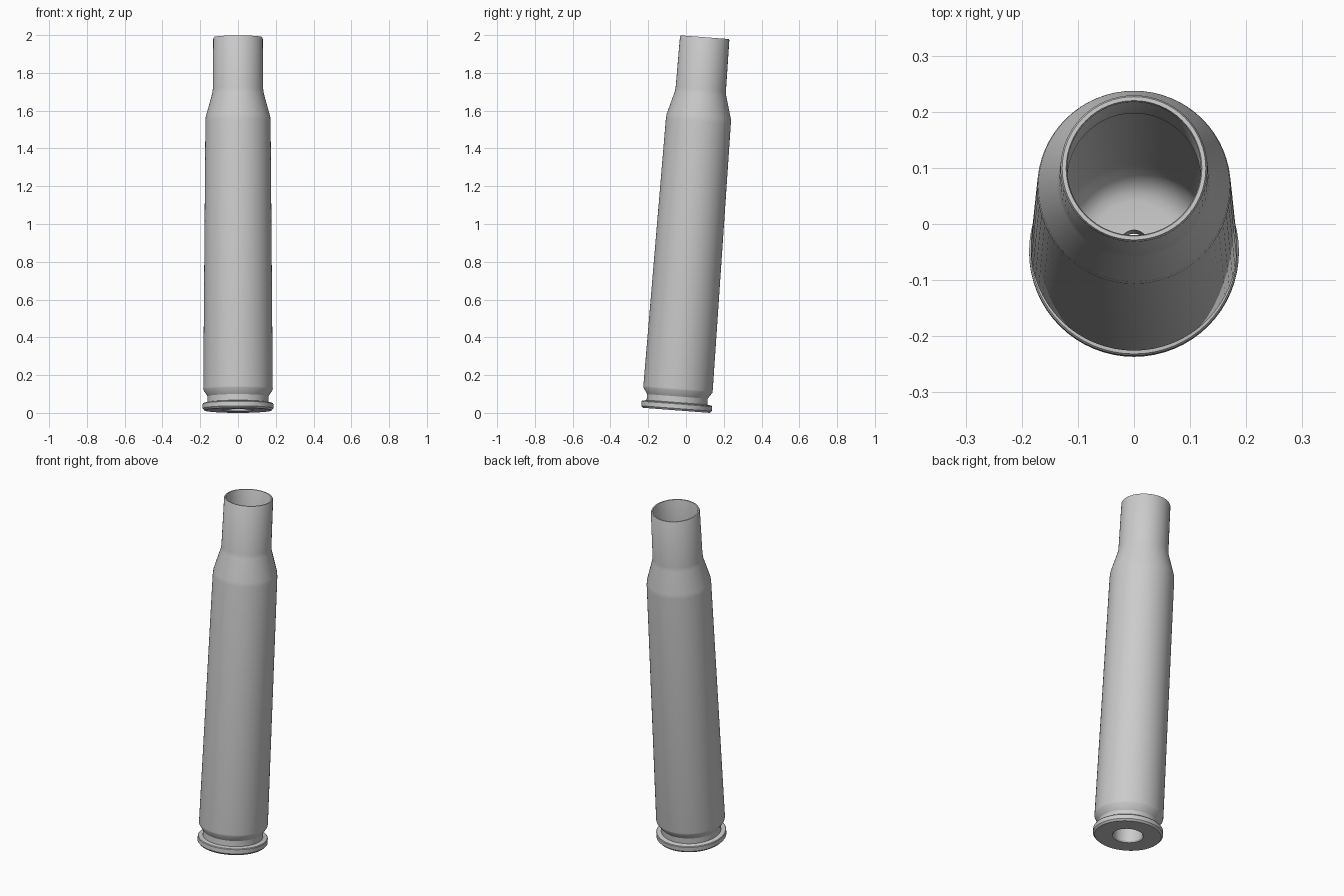
import bpy, bmesh, math
from mathutils import Matrix, Vector

cube = bpy.data.objects.get("Cube")
if cube:
    bpy.data.objects.remove(cube, do_unlink=True)

SEGMENTS = 64
TILT = math.radians(-4.35)

# Single metal colour
metal = bpy.data.materials.new("grey metal")
metal.use_nodes = True
GREY = (0.6, 0.6, 0.6, 1.0)
metal.diffuse_color = GREY
metal.node_tree.nodes["Principled BSDF"].inputs["Base Color"].default_value = GREY

# Closed wall section as (radius, height along the axis)
outside = [
    (0.178, 0.0), (0.187, 0.010), (0.187, 0.034), (0.184, 0.038),   # rim
    (0.161, 0.042), (0.161, 0.074), (0.183, 0.108),                 # extractor groove
    (0.184, 0.116), (0.1725, 1.535), (0.1705, 1.56),                # tapered body
    (0.137, 1.68), (0.1335, 1.705), (0.131, 1.975), (0.128, 1.981), # shoulder and neck
]
inside = [
    (0.121, 1.981), (0.119, 1.975), (0.119, 1.71), (0.122, 1.68),   # mouth and neck
    (0.157, 1.56), (0.158, 1.53), (0.146, 0.70), (0.136, 0.36),     # chamber
]
# Rounded chamber floor
floor = [(0.076 + 0.058 * math.cos(a), 0.27 - 0.07 * math.sin(a))
         for a in (math.radians(d) for d in range(0, 91, 15))]
# Flash hole and primer pocket
pocket = [(0.025, 0.20), (0.025, 0.115), (0.078, 0.115), (0.078, 0.008), (0.083, 0.0)]
profile = outside + inside + floor + pocket

# Revolve the section about the axis
bm = bmesh.new()
verts = [bm.verts.new((r, 0, h)) for r, h in profile]
edges = [bm.edges.new((verts[i], verts[(i + 1) % len(verts)])) for i in range(len(verts))]
bmesh.ops.spin(bm, geom=verts + edges, cent=(0, 0, 0), axis=(0, 0, 1),
               angle=2 * math.pi, steps=SEGMENTS, use_duplicate=False)
bmesh.ops.remove_doubles(bm, verts=bm.verts[:], dist=1e-4)
bmesh.ops.recalc_face_normals(bm, faces=bm.faces[:])

# Lean the casing back and rest it on the rim
lean = Matrix.Translation(Vector((0, -0.051, 0.0))) @ Matrix.Rotation(TILT, 4, 'X')
bm.transform(lean)
lowest = min(v.co.z for v in bm.verts)
bmesh.ops.translate(bm, verts=bm.verts[:], vec=(0, 0, -lowest))

mesh = bpy.data.meshes.new("casing")
bm.to_mesh(mesh)
bm.free()
mesh.materials.append(metal)
casing = bpy.data.objects.new("casing", mesh)
bpy.context.collection.objects.link(casing)

# Smooth walls, sharp rim and mouth edges
bpy.ops.object.select_all(action='DESELECT')
casing.select_set(True)
bpy.context.view_layer.objects.active = casing
bpy.ops.object.shade_smooth_by_angle(angle=math.radians(30))
